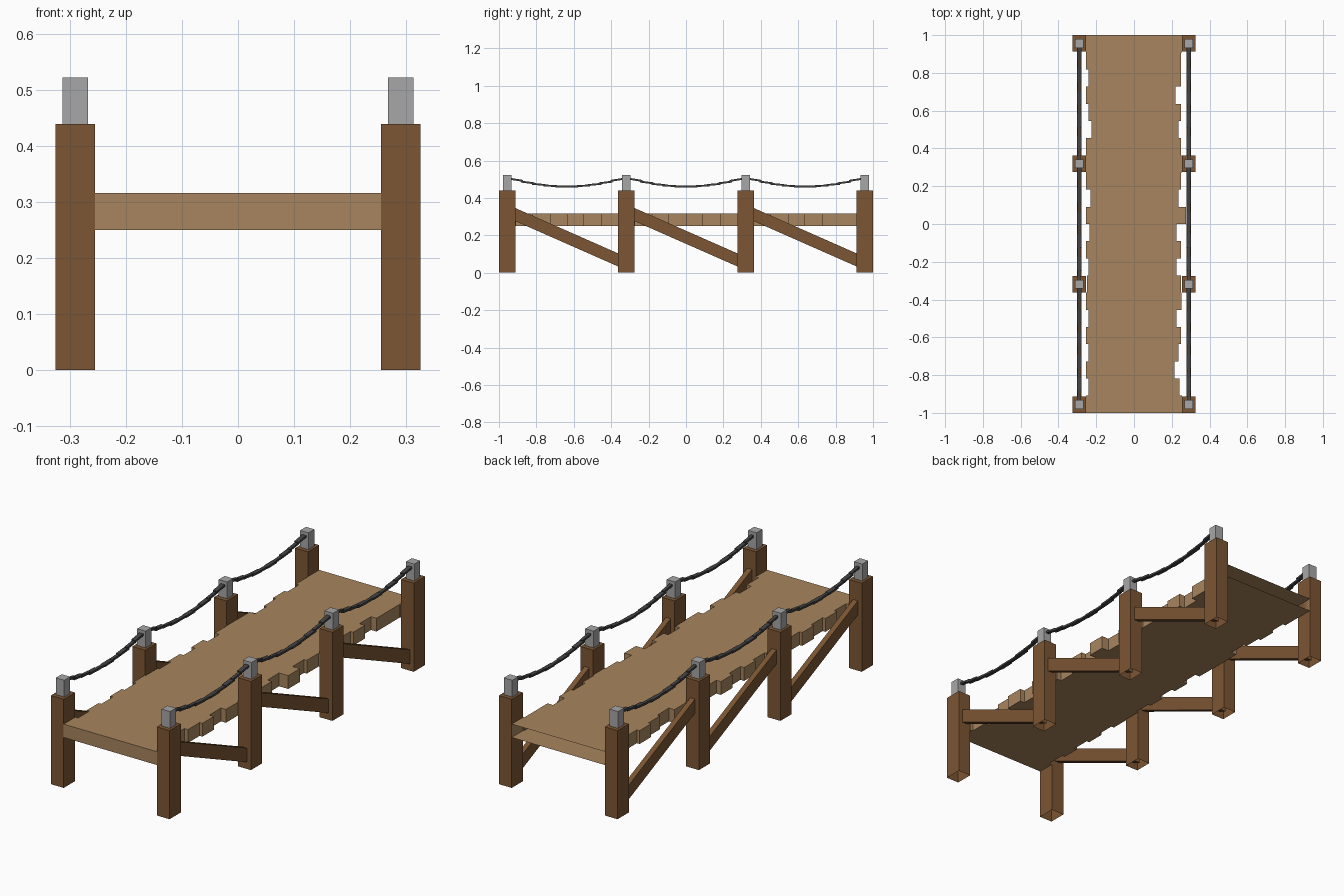
import bpy, bmesh, math

if "Cube" in bpy.data.objects:
    bpy.data.objects.remove(bpy.data.objects["Cube"])


def material(name, rgb):
    m = bpy.data.materials.new(name)
    m.diffuse_color = (*rgb, 1)
    m.use_nodes = True
    m.node_tree.nodes["Principled BSDF"].inputs["Base Color"].default_value = m.diffuse_color
    return m


TAN = material("tan planks", (0.39, 0.235, 0.112))
BROWN = material("brown timber", (0.20, 0.093, 0.034))
GREY = material("grey metal", (0.39, 0.39, 0.39))
DARK = material("dark chain", (0.055, 0.055, 0.055))


def extrude(name, points, offset, mat, drop=None):
    """Extrude a closed outline by offset; drop removes faces whose outward normal matches."""
    bm = bmesh.new()
    face = bm.faces.new([bm.verts.new(p) for p in points])
    top = bmesh.ops.extrude_face_region(bm, geom=[face], use_keep_orig=True)
    bmesh.ops.translate(bm, vec=offset, verts=[v for v in top["geom"] if isinstance(v, bmesh.types.BMVert)])
    bmesh.ops.recalc_face_normals(bm, faces=bm.faces)
    if drop:
        bmesh.ops.delete(bm, geom=[f for f in bm.faces if drop(f)], context="FACES")
    mesh = bpy.data.meshes.new(name)
    bm.to_mesh(mesh)
    bm.free()
    mesh.materials.append(mat)
    ob = bpy.data.objects.new(name, mesh)
    bpy.context.collection.objects.link(ob)
    return ob


def block(name, x, y, z0, z1, hx, hy, mat, drop=None):
    pts = [(x - hx, y - hy, z0), (x + hx, y - hy, z0), (x + hx, y + hy, z0), (x - hx, y + hy, z0)]
    return extrude(name, pts, (0, 0, z1 - z0), mat, drop)


# Deck: uneven plank ends as one outline, open at the back end
LEFT = [.255, .255, .24, .255, .24, .225, .255, .255, .255, .23, .255,
        .235, .255, .24, .25, .255, .24, .255, .24, .255, .24, .255]
RIGHT = [.255, .25, .25, .22, .25, .235, .25, .255, .25, .235, .275,
         .225, .25, .225, .25, .252, .225, .25, .235, .215, .24, .255]
step = 2 / len(LEFT)
left, right = [], []
for i, (l, r) in enumerate(zip(LEFT, RIGHT)):
    for y in (1 - i * step, 1 - (i + 1) * step):
        left.append((-l, y, 0.25))
        right.append((r, y, 0.25))
extrude("deck", left + right[::-1], (0, 0, 0.066), TAN,
        lambda f: f.normal.y > 0.9 and f.calc_center_median().y > 0.99)

POST_X, HY = 0.29, 0.044
POST_Y = [-0.956, -0.319, 0.319, 0.956]
LINKS = 10

for side, s in (("left", -1), ("right", 1)):
    x = s * POST_X
    for n, y in enumerate(POST_Y):
        # Posts, open underneath, with metal caps
        block(f"{side}_post_{n}", x, y, 0, 0.439, 0.035, HY, BROWN, lambda f: f.normal.z < -0.9)
        block(f"{side}_post_cap_{n}", x, y, 0.439, 0.522, 0.023, 0.023, GREY)
    for n, (a, b) in enumerate(zip(POST_Y, POST_Y[1:])):
        # Diagonal brace running down towards the back
        top, low = 0.365, 0.084
        extrude(f"{side}_brace_{n}",
                [(x - 0.013, a, top), (x - 0.013, b, low), (x - 0.013, b, low - 0.07), (x - 0.013, a, top - 0.07)],
                (0.026, 0, 0), BROWN)
        # Sagging chain of flat overlapping links
        y0, y1 = a + 0.02, b - 0.02
        for k in range(LINKS):
            t = (k + 0.5) / LINKS
            u = 2 * t - 1
            z = 0.461 + 0.044 * u * u
            length = (y1 - y0) / LINKS
            link = block(f"{side}_chain_{n}_link_{k}", 0, 0, -0.005, 0.005,
                         0.011 if k % 2 else 0.008, length * 0.6, DARK)
            link.location = (x, y0 + (y1 - y0) * t, z)
            link.rotation_euler.x = math.atan(0.044 * 4 * u / (y1 - y0)) * 0.6
